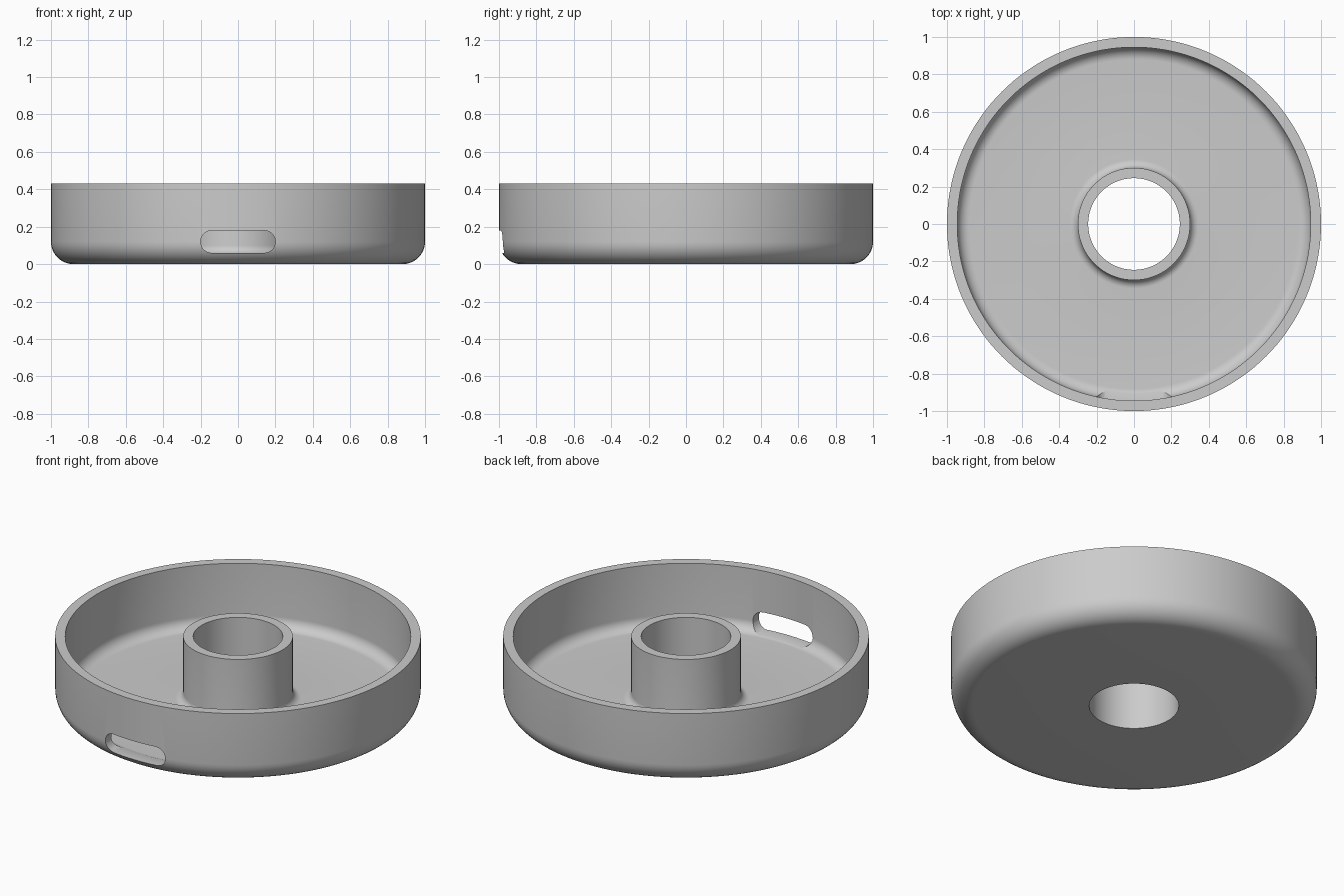
import bpy
import bmesh
from math import cos, sin, pi, radians
from mathutils import Matrix, Vector

cube = bpy.data.objects.get("Cube")
if cube:
    bpy.data.objects.remove(cube, do_unlink=True)

HEIGHT = 0.43
FLOOR = 0.055        # floor and wall thickness
BEND = 0.12          # outer bottom rounding
HUB, BORE = 0.30, 0.245
HUB_FILLET = 0.045

grey = bpy.data.materials.new("grey")
grey.use_nodes = True
colour = (0.6, 0.6, 0.6, 1)
grey.diffuse_color = colour
grey.node_tree.nodes["Principled BSDF"].inputs["Base Color"].default_value = colour


def arc(cx, cz, r, start, end, steps=10):
    """Points on an arc, angles in degrees."""
    angles = [radians(start + (end - start) * i / steps) for i in range(steps + 1)]
    return [(cx + r * cos(a), cz + r * sin(a)) for a in angles]


def make_object(name, bm):
    bmesh.ops.recalc_face_normals(bm, faces=bm.faces)
    mesh = bpy.data.meshes.new(name)
    bm.to_mesh(mesh)
    bm.free()
    mesh.materials.append(grey)
    obj = bpy.data.objects.new(name, mesh)
    bpy.context.collection.objects.link(obj)
    return obj


def lathe(name, profile, steps=144):
    """Spin a closed radius/height profile around z."""
    bm = bmesh.new()
    verts = [bm.verts.new((r, 0, z)) for r, z in profile]
    edges = [bm.edges.new((v, verts[i - 1])) for i, v in enumerate(verts)]
    bmesh.ops.spin(bm, geom=verts + edges, cent=(0, 0, 0), axis=(0, 0, 1),
                   angle=2 * pi, steps=steps, use_merge=True)
    bmesh.ops.remove_doubles(bm, verts=bm.verts, dist=1e-5)
    return make_object(name, bm)


# Round tray with a hollow hub in the middle
inner = 1 - FLOOR
profile = [(BORE, 0)]
profile += arc(1 - BEND, BEND, BEND, -90, 0)
profile += [(1, HEIGHT), (inner, HEIGHT)]
profile += arc(1 - BEND, BEND, BEND - FLOOR, 0, -90)
profile += arc(HUB + HUB_FILLET, FLOOR + HUB_FILLET, HUB_FILLET, 270, 180)
profile += [(HUB, HEIGHT), (BORE, HEIGHT)]
tray = lathe("round_tray", profile)

# Rounded slot through the front wall, just above the floor
bm = bmesh.new()
outline = arc(0.14, 0.12, 0.06, -90, 90, 12) + arc(-0.14, 0.12, 0.06, 90, 270, 12)
face = bm.faces.new([bm.verts.new((x, -1.1, z)) for x, z in outline])
side = bmesh.ops.extrude_face_region(bm, geom=[face])
moved = [v for v in side["geom"] if isinstance(v, bmesh.types.BMVert)]
bmesh.ops.transform(bm, matrix=Matrix.Translation(Vector((0, 0.4, 0))), verts=moved)
cutter = make_object("slot_cutter", bm)
cutter.hide_render = True

cut = tray.modifiers.new("slot", "BOOLEAN")
cut.operation = "DIFFERENCE"
cut.solver = "EXACT"
cut.object = cutter

bpy.ops.object.select_all(action="DESELECT")
bpy.context.view_layer.objects.active = tray
tray.select_set(True)
bpy.ops.object.modifier_apply(modifier=cut.name)
bpy.data.objects.remove(cutter, do_unlink=True)
bpy.ops.object.shade_smooth_by_angle(angle=radians(30))
